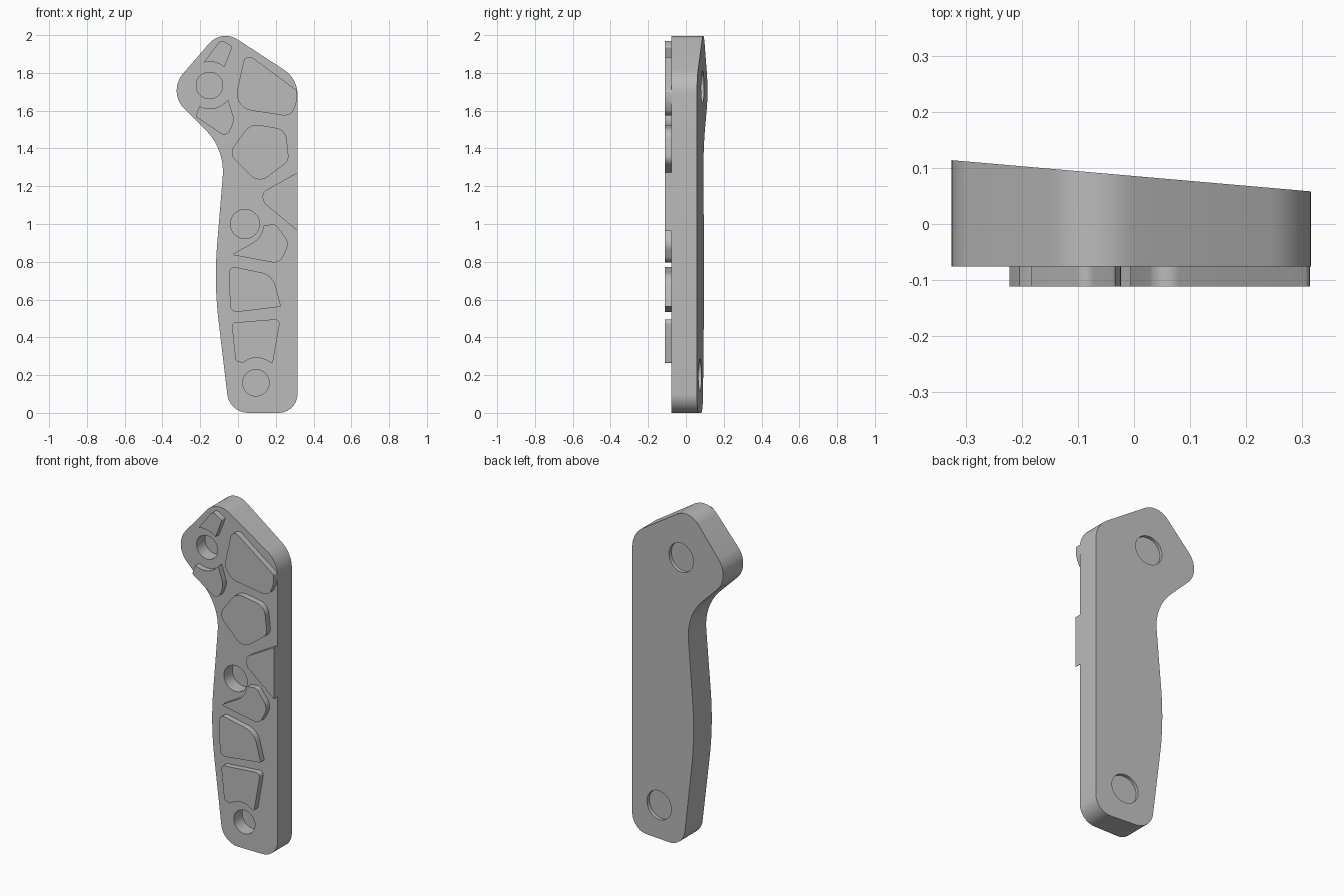
import bpy, bmesh, math
from mathutils import Vector, Matrix

if "Cube" in bpy.data.objects:
    bpy.data.objects.remove(bpy.data.objects["Cube"])

grey = bpy.data.materials.new("plain_grey")
grey.use_nodes = True
colour = (0.5, 0.5, 0.5, 1)
grey.diffuse_color = colour
grey.node_tree.nodes["Principled BSDF"].inputs["Base Color"].default_value = colour

FRONT, PAD_FRONT = -0.076, -0.111


def back_y(x):
    # the back face tapers towards +x
    return 0.0855 - 0.087 * x


def rounded(corners, steps=10):
    """Corners (x, z, tangent length) to an outline with circular fillets."""
    out = []
    for i, (x, z, d) in enumerate(corners):
        p = Vector((x, z))
        if d == 0:
            out.append(p)
            continue
        a = (Vector(corners[i - 1][:2]) - p).normalized()
        b = (Vector(corners[(i + 1) % len(corners)][:2]) - p).normalized()
        w = math.sin(a.angle(b) / 2)
        for k in range(steps + 1):
            t = k / steps
            c0, c1, c2 = (1 - t) ** 2, 2 * t * (1 - t) * w, t * t
            out.append((c0 * (p + a * d) + c1 * p + c2 * (p + b * d)) / (c0 + c1 + c2))
    return out


def finish(name, bm):
    bmesh.ops.recalc_face_normals(bm, faces=bm.faces)
    mesh = bpy.data.meshes.new(name)
    bm.to_mesh(mesh)
    bm.free()
    mesh.materials.append(grey)
    obj = bpy.data.objects.new(name, mesh)
    bpy.context.collection.objects.link(obj)
    return obj


def smooth(obj):
    bpy.ops.object.select_all(action='DESELECT')
    obj.select_set(True)
    bpy.context.view_layer.objects.active = obj
    bpy.ops.object.shade_smooth_by_angle(angle=math.radians(25))


def slab(name, corners, y_front, y_back):
    """Extrude a rounded outline from y_front to y_back(x)."""
    bm = bmesh.new()
    outline = rounded(corners)
    front = [bm.verts.new((p.x, y_front, p.y)) for p in outline]
    back = [bm.verts.new((p.x, y_back(p.x), p.y)) for p in outline]
    bm.faces.new(front)
    bm.faces.new(back[::-1])
    n = len(outline)
    for i in range(n):
        j = (i + 1) % n
        bm.faces.new((front[i], back[i], back[j], front[j]))
    return finish(name, bm)


def drill(body, x, y, z, radius, depth, turn=0.0):
    """Cut a blind round hole of the given depth, centred on a face point."""
    bm = bmesh.new()
    place = (Matrix.Translation((x, y, z)) @ Matrix.Rotation(turn, 4, 'Z')
             @ Matrix.Rotation(math.pi / 2, 4, 'X'))
    bmesh.ops.create_cone(bm, cap_ends=True, segments=48, radius1=radius,
                          radius2=radius, depth=depth * 2, matrix=place)
    cutter = finish("hole_cutter", bm)
    cutter.hide_render = True
    mod = body.modifiers.new("hole", 'BOOLEAN')
    mod.operation, mod.solver, mod.object = 'DIFFERENCE', 'EXACT', cutter
    bpy.context.view_layer.objects.active = body
    bpy.ops.object.modifier_apply(modifier=mod.name)
    bpy.data.objects.remove(cutter)


# Handle body with angled head
body = slab("handle_body", [
    (0.315, 0, 0.10), (0.315, 1.77, 0.085), (-0.087, 2.032, 0.10),
    (-0.374, 1.70, 0.125), (-0.069, 1.396, 0.145), (-0.127, 0.69, 0.20),
    (-0.045, 0, 0.10)], FRONT, back_y)

# Front holes
for x, z, r in [(-0.151, 1.733, 0.07), (0.037, 1.0, 0.077), (0.095, 0.159, 0.07)]:
    drill(body, x, FRONT, z, r, 0.08)

# Shallow recesses in the sloping back
for x, z in [(-0.03, 1.725), (0.125, 0.2)]:
    drill(body, x, back_y(x), z, 0.086, 0.02, -math.atan(0.087))
smooth(body)

# Raised pads on the front
pads = {
    "head_upper_pad": [(-0.183, 1.855, 0), (-0.09, 1.976, 0.02), (-0.029, 1.94, 0.01),
                       (-0.072, 1.83, 0), (-0.122, 1.866, 0.05)],
    "head_lower_pad": [(-0.204, 1.624, 0), (-0.122, 1.583, 0.09), (-0.053, 1.659, 0),
                       (-0.018, 1.55, 0.03), (-0.058, 1.457, 0.04), (-0.225, 1.568, 0.01)],
    "shoulder_pad": [(0.04, 1.908, 0.05), (0.313, 1.706, 0.01), (0.313, 1.648, 0.03),
                     (0.278, 1.569, 0.04), (0.034, 1.606, 0.04), (-0.013, 1.67, 0.04)],
    "neck_pad": [(0.066, 1.532, 0.05), (0.252, 1.5, 0.05), (0.27, 1.335, 0.03),
                 (0.109, 1.214, 0.06), (-0.05, 1.373, 0.05)],
    "edge_pad": [(0.314, 1.272, 0), (0.314, 0.964, 0), (0.135, 1.113, 0.02),
                 (0.125, 1.166, 0.03)],
    "middle_pad": [(-0.034, 0.837, 0.015), (0.125, 0.927, 0.055), (0.135, 0.992, 0.008),
                   (0.199, 1.0, 0.02), (0.273, 0.9, 0.04), (0.22, 0.79, 0.04)],
    "grip_pad": [(-0.05, 0.779, 0.04), (0.183, 0.731, 0.06), (0.228, 0.562, 0.005),
                 (-0.04, 0.53, 0.04)],
    "base_pad": [(-0.034, 0.477, 0.02), (0.225, 0.498, 0.03), (0.183, 0.26, 0.01),
                 (0.098, 0.308, 0.06), (0.024, 0.265, 0.01), (-0.013, 0.276, 0.01)],
}
for name, corners in pads.items():
    smooth(slab(name, corners, PAD_FRONT, lambda x: FRONT + 0.003))
